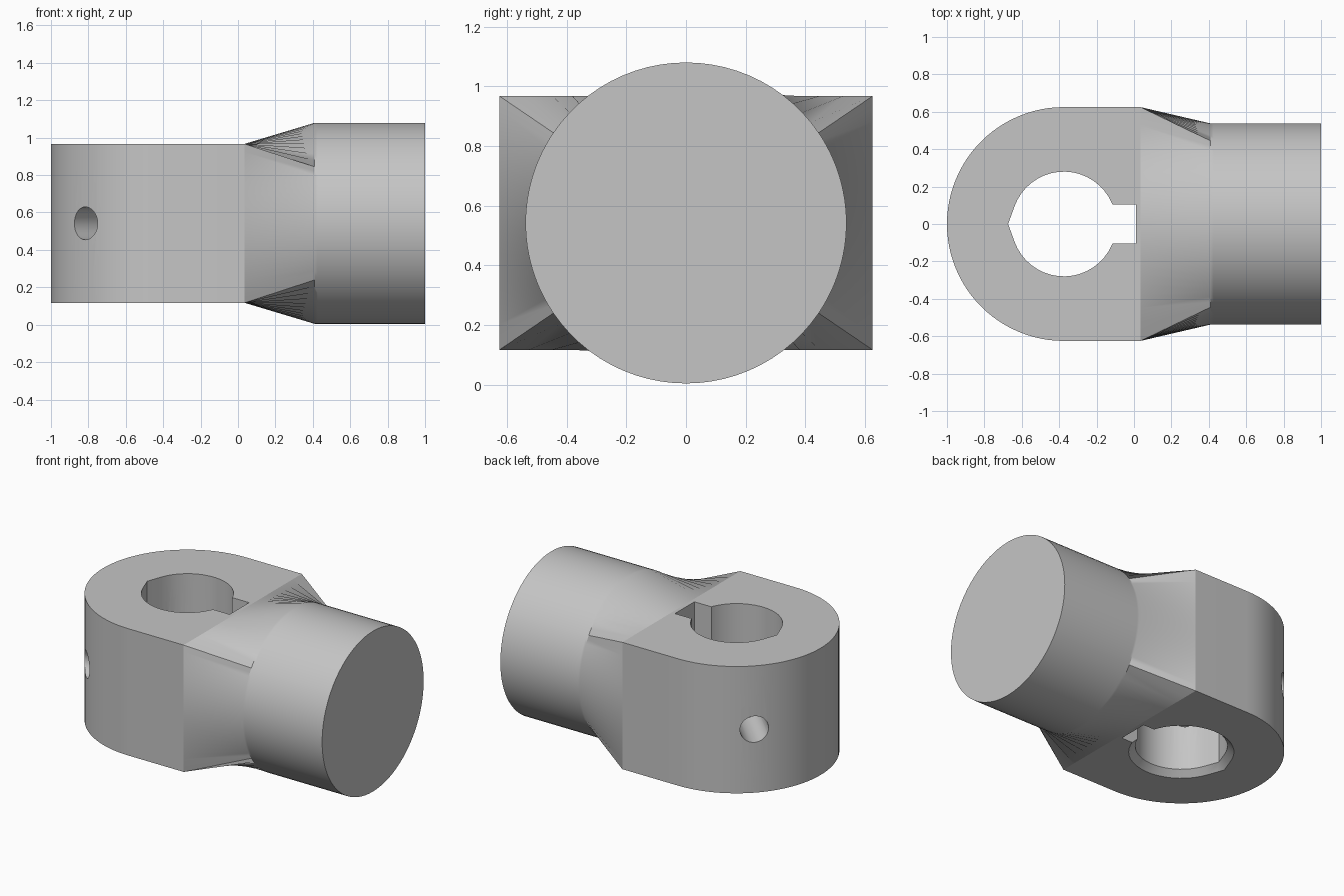
import bpy, bmesh
from math import sin, cos, pi, radians, atan2
from mathutils import Vector

if "Cube" in bpy.data.objects:
    bpy.data.objects.remove(bpy.data.objects["Cube"], do_unlink=True)

EYE_X, EYE_R = -0.375, 0.625      # rounded eye end
MID_Z, HALF_H = 0.542, 0.425      # centre height, half thickness
NECK_X = 0.035                    # where the eye meets the neck
SHAFT_R = 0.5375

steel = bpy.data.materials.new("light_grey_metal")
steel.use_nodes = True
grey = (0.56, 0.56, 0.56, 1)
steel.diffuse_color = grey
steel.node_tree.nodes["Principled BSDF"].inputs["Base Color"].default_value = grey


def loft(name, rings):
    """Closed solid through rings that share one point count."""
    bm = bmesh.new()
    loops = [[bm.verts.new(p) for p in ring] for ring in rings]
    n = len(loops[0])
    for a, b in zip(loops, loops[1:]):
        for i in range(n):
            j = (i + 1) % n
            bm.faces.new((a[i], a[j], b[j], b[i]))
    bm.faces.new(loops[0])
    bm.faces.new(loops[-1])
    bmesh.ops.recalc_face_normals(bm, faces=bm.faces)
    mesh = bpy.data.meshes.new(name)
    bm.to_mesh(mesh)
    bm.free()
    obj = bpy.data.objects.new(name, mesh)
    bpy.context.collection.objects.link(obj)
    mesh.materials.append(steel)
    return obj


def select(obj):
    bpy.ops.object.select_all(action='DESELECT')
    obj.select_set(True)
    bpy.context.view_layer.objects.active = obj


def cut(target, cutter):
    select(target)
    mod = target.modifiers.new("cut", 'BOOLEAN')
    mod.operation, mod.solver, mod.object = 'DIFFERENCE', 'EXACT', cutter
    bpy.ops.object.modifier_apply(modifier=mod.name)
    bpy.data.objects.remove(cutter, do_unlink=True)


def prism(name, outline, z0, z1):
    return loft(name, [[(x, y, z) for x, y in outline] for z in (z0, z1)])


# Eye block: half-round end with a square end at the neck
outline = [(NECK_X, -EYE_R), (NECK_X, EYE_R)]
for i in range(49):
    a = pi / 2 + pi * i / 48
    outline.append((EYE_X + EYE_R * cos(a), EYE_R * sin(a)))
eye = prism("eye_block", outline, MID_Z - HALF_H, MID_Z + HALF_H)

# Teardrop bore, chamfered at the bottom
bore = [(cos(radians(a)), sin(radians(a))) for a in range(-160, 161, 8)]
bore.append((-1 / cos(radians(20)), 0))
bottom = MID_Z - HALF_H
sections = [(bottom - 0.04, 0.36), (bottom + 0.04, 0.28), (1.2, 0.28)]
cut(eye, loft("bore_cutter", [[(EYE_X + r * x, r * y, z) for x, y in bore]
                              for z, r in sections]))

# Keyway
cut(eye, prism("keyway_cutter", [(-0.3, -0.103), (0.01, -0.103),
                                 (0.01, 0.103), (-0.3, 0.103)], -0.1, 1.2))

# Two radial screw holes, mirrored front to back
for side in (-1, 1):
    axis = Vector((-1, side, 0)).normalized()
    across = axis.cross(Vector((0, 0, 1)))
    centre = Vector((EYE_X, 0, MID_Z))
    rings = []
    for d in (0.15, 0.8):
        rings.append([centre + axis * d + 0.088 * (across * cos(t) + Vector((0, 0, sin(t))))
                      for t in (2 * pi * i / 32 for i in range(32))])
    cut(eye, loft("screw_hole_cutter", rings))

# Neck from rectangle to circle, continuing as the round shaft
corner = atan2(HALF_H, EYE_R)
stops = [-corner, corner, pi - corner, pi + corner, 2 * pi - corner]
angles = [a + (b - a) * i / 24 for a, b in zip(stops, stops[1:]) for i in range(24)]


def rectangle_point(a):
    s = min(EYE_R / max(abs(cos(a)), 1e-6), HALF_H / max(abs(sin(a)), 1e-6))
    return (NECK_X, s * cos(a), MID_Z + s * sin(a))


rings = [[rectangle_point(a) for a in angles]]
for x in (0.41, 0.425, 1.0):
    rings.append([(x, SHAFT_R * cos(a), MID_Z + SHAFT_R * sin(a)) for a in angles])
shaft = loft("neck_and_shaft", rings)

for obj in (eye, shaft):
    select(obj)
    bpy.ops.object.shade_smooth_by_angle(angle=radians(30))
